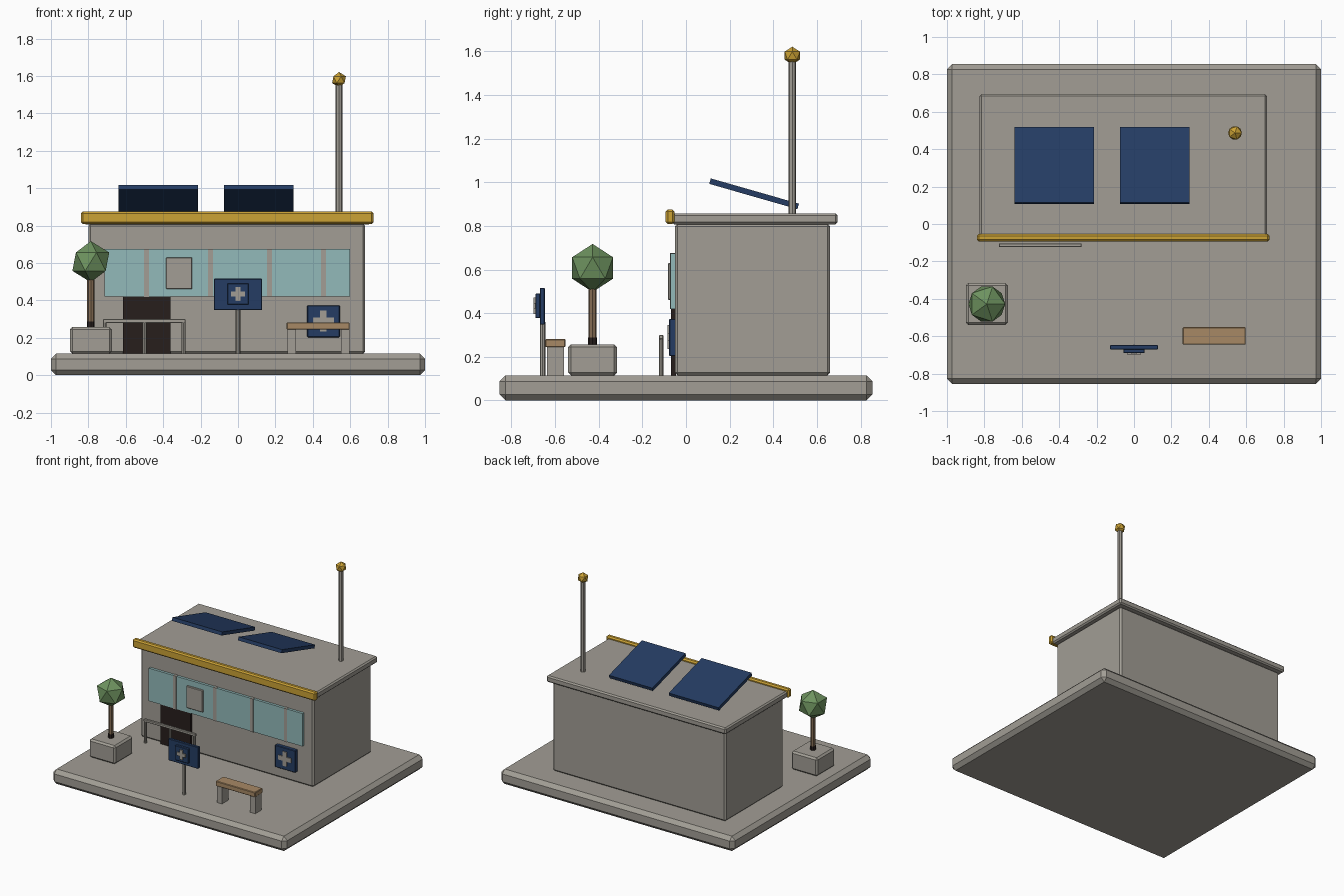
import bpy, math

if "Cube" in bpy.data.objects:
    bpy.data.objects.remove(bpy.data.objects["Cube"])

def mat(name, r, g, b):
    m = bpy.data.materials.new(name)
    m.diffuse_color = (r, g, b, 1)
    m.use_nodes = True
    m.node_tree.nodes["Principled BSDF"].inputs["Base Color"].default_value = m.diffuse_color
    return m

GREY = mat("concrete grey", 0.36, 0.34, 0.30)
GOLD = mat("golden yellow", 0.60, 0.36, 0.035)
GLASS = mat("pale teal glass", 0.29, 0.49, 0.49)
NAVY = mat("navy blue", 0.018, 0.046, 0.125)
DARK = mat("dark brown", 0.02, 0.013, 0.012)
WOOD = mat("light wood", 0.39, 0.25, 0.13)
TRUNK = mat("trunk brown", 0.24, 0.155, 0.09)
LEAF = mat("leaf green", 0.155, 0.29, 0.115)

def finish(name, m):
    ob = bpy.context.object
    ob.name = name
    ob.data.materials.append(m)
    return ob

def box(name, m, x, y, z, bevel=0, tilt=0):
    """Box from (min, max) ranges, optionally chamfered and tilted about x."""
    c = [(a + b) / 2 for a, b in (x, y, z)]
    bpy.ops.mesh.primitive_cube_add(size=1, location=c, rotation=(tilt, 0, 0))
    ob = finish(name, m)
    d = [b - a for a, b in (x, y, z)]
    for v in ob.data.vertices:
        for i in range(3):
            v.co[i] *= d[i]
    if bevel:
        mod = ob.modifiers.new("chamfer", 'BEVEL')
        mod.width, mod.segments = bevel, 1
    return ob

def post(name, m, x, y, z, r, sides=8):
    bpy.ops.mesh.primitive_cylinder_add(vertices=sides, radius=r, depth=z[1] - z[0],
                                        location=(x, y, (z[0] + z[1]) / 2))
    return finish(name, m)

def ball(name, m, loc, r):
    bpy.ops.mesh.primitive_ico_sphere_add(subdivisions=1, radius=r, location=loc)
    return finish(name, m)

def cross(name, x, z, half, thick, y):
    t = thick / 2
    box(name + "_upright", GREY, (x - t, x + t), y, (z - half, z + half))
    for s, a, b in (("left", -half, -t), ("right", t, half)):
        box(name + "_" + s, GREY, (x + a, x + b), y, (z - t, z + t))

G = 0.115  # top of the base slab

# base and building shell
box("base_slab", GREY, (-1, 1), (-0.855, 0.855), (0, G), 0.028)
box("building_walls", GREY, (-0.80, 0.68), (-0.05, 0.66), (G, 0.81), 0.012)
box("roof_slab", GREY, (-0.825, 0.71), (-0.065, 0.695), (0.807, 0.857), 0.01)
box("front_fascia", GOLD, (-0.84, 0.725), (-0.093, -0.053), (0.808, 0.875), 0.01)

# window band with mullions
box("window_band", GLASS, (-0.715, 0.60), (-0.07, -0.045), (0.42, 0.674))
for i, x in enumerate((-0.49, -0.147, 0.168, 0.457)):
    box(f"mullion_{i}", GREY, (x - 0.013, x + 0.013), (-0.074, -0.045), (0.418, 0.676))
box("notice_plate", GREY, (-0.385, -0.245), (-0.083, -0.065), (0.46, 0.63), 0.004)

# door
box("door", DARK, (-0.615, -0.36), (-0.068, -0.045), (G, 0.425))

# wall sign
box("wall_sign", NAVY, (0.37, 0.545), (-0.078, -0.045), (0.203, 0.374), 0.004)
cross("wall_cross", 0.457, 0.29, 0.055, 0.035, (-0.085, -0.075))

# standing sign
post("sign_post", GREY, 0, -0.657, (G, 0.36), 0.013)
box("sign_board", NAVY, (-0.128, 0.128), (-0.67, -0.647), (0.348, 0.516), 0.003)
box("sign_inset", NAVY, (-0.057, 0.057), (-0.69, -0.668), (0.377, 0.49), 0.003)
cross("sign_cross", 0, 0.434, 0.037, 0.026, (-0.698, -0.688))

# bench
box("bench_seat", WOOD, (0.26, 0.597), (-0.645, -0.552), (0.244, 0.282), 0.004)
for i, x in enumerate((0.265, 0.55)):
    box(f"bench_leg_{i}", GREY, (x, x + 0.045), (-0.638, -0.56), (G, 0.246))

# entrance railing
box("rail_bar", GREY, (-0.722, -0.28), (-0.124, -0.104), (0.28, 0.3), 0.003)
for i, x in enumerate((-0.712, -0.5, -0.291)):
    post(f"rail_post_{i}", GREY, x, -0.114, (G, 0.285), 0.01)

# planter and tree
TX, TY = -0.787, -0.428
box("planter", GREY, (TX - 0.112, TX + 0.112), (TY - 0.112, TY + 0.112), (G, 0.257), 0.013)
post("trunk_base", DARK, TX, TY, (0.25, 0.288), 0.021)
post("tree_trunk", TRUNK, TX, TY, (0.28, 0.52), 0.019)
ball("tree_crown", LEAF, (TX, TY, 0.607), 0.11)

# roof mast
post("mast", GREY, 0.54, 0.487, (0.85, 1.56), 0.018)
ball("mast_ball", GOLD, (0.54, 0.487, 1.58), 0.041)

# tilted solar panels
for i, xr in enumerate(((-0.64, -0.215), (-0.075, 0.297))):
    box(f"solar_panel_{i}", NAVY, xr, (0.102, 0.522), (0.934, 0.96), tilt=math.radians(-16))
